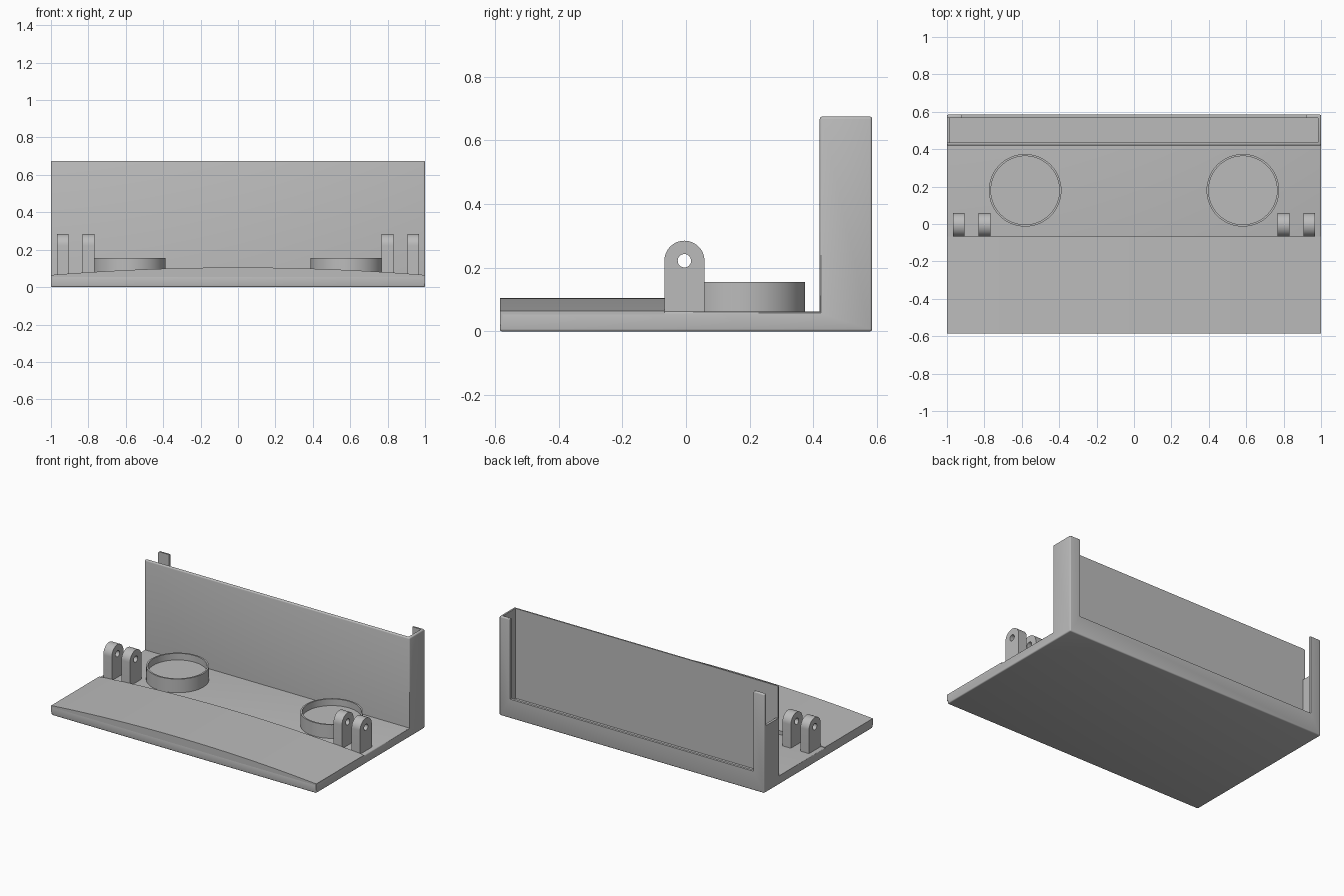
import bpy, bmesh, math
from mathutils import Vector, Matrix

if "Cube" in bpy.data.objects:
    bpy.data.objects.remove(bpy.data.objects["Cube"], do_unlink=True)

grey = bpy.data.materials.new("plain grey")
grey.use_nodes = True
grey.diffuse_color = (0.5, 0.5, 0.5, 1)
grey.node_tree.nodes["Principled BSDF"].inputs["Base Color"].default_value = (0.5, 0.5, 0.5, 1)


def finish(name, bm, smooth=True):
    bmesh.ops.recalc_face_normals(bm, faces=bm.faces)
    mesh = bpy.data.meshes.new(name)
    bm.to_mesh(mesh)
    bm.free()
    obj = bpy.data.objects.new(name, mesh)
    bpy.context.collection.objects.link(obj)
    mesh.materials.append(grey)
    if smooth:
        shade(obj)
    return obj


def shade(obj):
    bpy.ops.object.select_all(action='DESELECT')
    obj.select_set(True)
    bpy.context.view_layer.objects.active = obj
    bpy.ops.object.shade_smooth_by_angle(angle=math.radians(30))


def prism(points, step):
    """Closed 3D outline extruded along step."""
    bm = bmesh.new()
    face = bm.faces.new([bm.verts.new(p) for p in points])
    new = bmesh.ops.extrude_face_region(bm, geom=[face])["geom"]
    bmesh.ops.translate(bm, vec=step, verts=[v for v in new if isinstance(v, bmesh.types.BMVert)])
    bmesh.ops.recalc_face_normals(bm, faces=bm.faces)
    return bm


def round_edges(bm, width):
    edges = [e for e in bm.edges if e.is_convex and e.calc_face_angle(0) > 1]
    bmesh.ops.bevel(bm, geom=edges, offset=width, segments=3, profile=0.5, affect='EDGES')


def box(lo, hi):
    x, y, z = lo
    pts = [(x, y, z), (hi[0], y, z), (hi[0], hi[1], z), (x, hi[1], z)]
    return prism(pts, Vector((0, 0, hi[2] - z)))


def cut(obj, bm):
    cutter = finish(obj.name + "_cutter", bm, False)
    cutter.hide_render = True
    mod = obj.modifiers.new("cut", 'BOOLEAN')
    mod.object, mod.operation, mod.solver = cutter, 'DIFFERENCE', 'EXACT'
    bpy.ops.object.select_all(action='DESELECT')
    obj.select_set(True)
    bpy.context.view_layer.objects.active = obj
    bpy.ops.object.modifier_apply(modifier=mod.name)
    bpy.data.objects.remove(cutter, do_unlink=True)


FRONT, BACK, FLOOR, TOP = -0.585, 0.585, 0.062, 0.675
WALL = 0.42

# L-shaped body: base plate with an upright tray at the back
outline = [(FRONT, 0), (BACK, 0), (BACK, TOP), (WALL, TOP), (WALL, FLOOR), (FRONT, FLOOR)]
bm = prism([(-1, y, z) for y, z in outline], Vector((2, 0, 0)))
round_edges(bm, 0.008)
body = finish("base_and_back_tray", bm, False)
# hollow slot, rear window and the notch in one end wall
cut(body, box((-0.983, WALL + 0.015, FLOOR), (0.983, BACK - 0.017, 1)))
cut(body, box((-0.92, 0.5, 0.13), (0.92, 0.7, 1)))
cut(body, box((-1.1, WALL + 0.015, 0.455), (-0.9, BACK - 0.017, 1)))
shade(body)

# Gently arched front panel
arc = [(-1 + i / 16, FRONT, 0.065 + 0.04 * (1 - (-1 + i / 16) ** 2)) for i in range(33)]
points = [(1, FRONT, 0.02), (-1, FRONT, 0.02)] + arc
finish("arched_front_panel", prism(points, Vector((0, 0.517, 0))))


def lug(name, x):
    """Upright hinge lug with a round top and a pin hole."""
    cy, cz, r, w = -0.005, 0.222, 0.063, 0.064
    pts = [(x, cy - r, 0.05), (x, cy + r, 0.05)]
    pts += [(x, cy + r * math.cos(a), cz + r * math.sin(a))
            for a in (math.pi * i / 24 for i in range(25))]
    obj = finish(name, prism(pts, Vector((w, 0, 0))), False)
    hole = bmesh.new()
    bmesh.ops.create_cone(hole, cap_ends=True, segments=32, radius1=0.021, radius2=0.021, depth=0.3,
                          matrix=Matrix.Translation((x, cy, cz)) @ Matrix.Rotation(math.pi / 2, 4, 'Y'))
    cut(obj, hole)
    shade(obj)


def cup(name, x):
    """Shallow round holder with a thin rim."""
    bm = bmesh.new()
    profile = [(0, 0.11), (0.183, 0.11), (0.183, 0.155), (0.194, 0.155), (0.194, 0.05)]
    verts = [bm.verts.new((r, 0, z)) for r, z in profile]
    edges = [bm.edges.new(pair) for pair in zip(verts, verts[1:])]
    bmesh.ops.spin(bm, geom=verts + edges, cent=(0, 0, 0), axis=(0, 0, 1),
                   angle=2 * math.pi, steps=64, use_duplicate=False)
    bmesh.ops.remove_doubles(bm, verts=bm.verts, dist=0.0005)
    bmesh.ops.translate(bm, vec=(x, 0.18, 0), verts=bm.verts)
    finish(name, bm)


for side, s in (("left", 1), ("right", -1)):
    cup(side + "_round_holder", s * 0.582)
    lug(side + "_outer_lug", s * 0.937 - 0.032)
    lug(side + "_inner_lug", s * 0.8 - 0.032)
